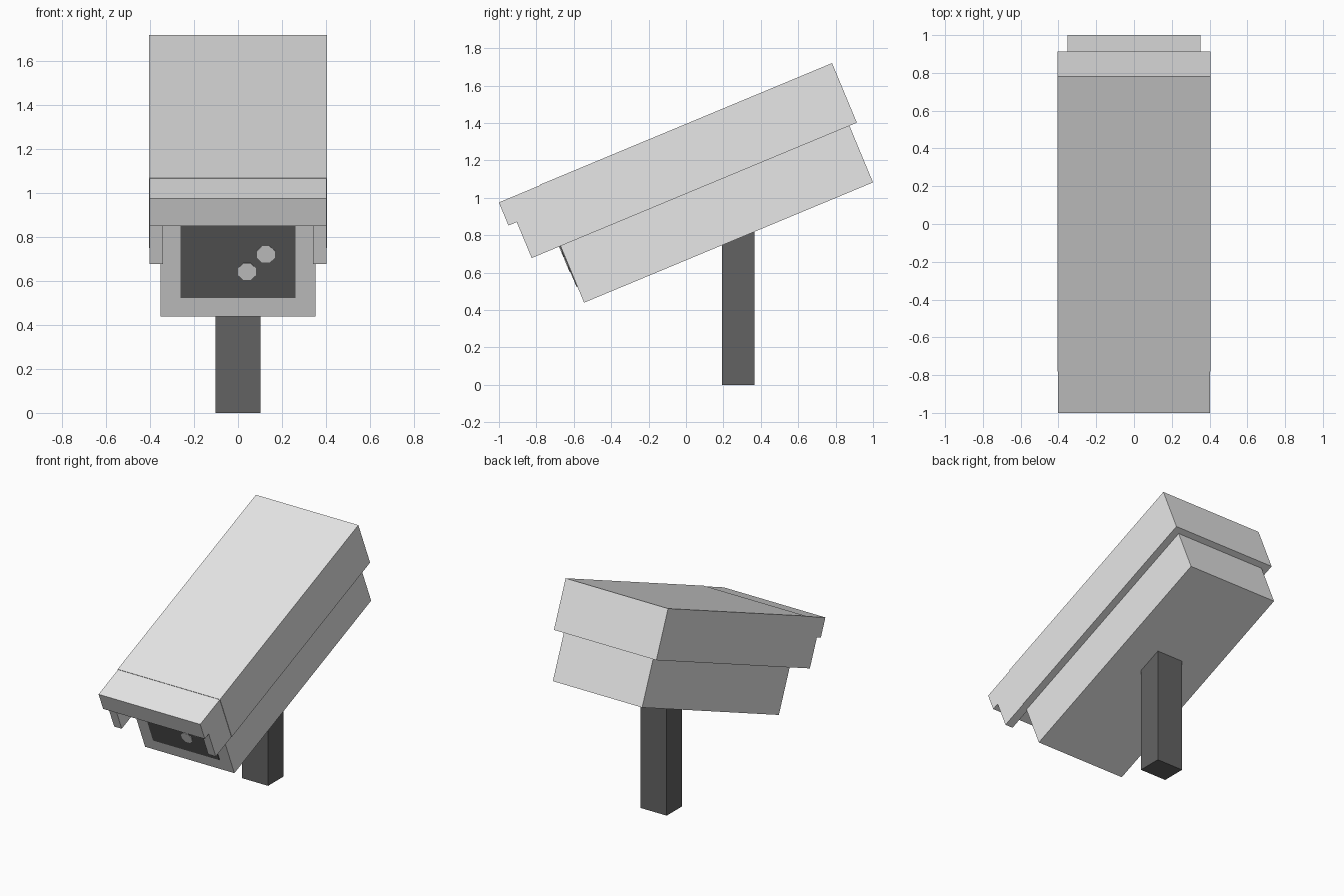
import bpy, bmesh, math
from mathutils import Matrix, Vector

if "Cube" in bpy.data.objects:
    bpy.data.objects.remove(bpy.data.objects["Cube"])

TILT = math.radians(22.6)   # upward tilt of the whole housing


def material(name, value):
    m = bpy.data.materials.new(name)
    m.diffuse_color = (value, value, value, 1)
    m.use_nodes = True
    m.node_tree.nodes["Principled BSDF"].inputs["Base Color"].default_value = m.diffuse_color
    return m


light = material("light grey", 0.8)
dark = material("dark grey", 0.124)


def finish(name, bm, mat, tilt):
    me = bpy.data.meshes.new(name)
    bmesh.ops.recalc_face_normals(bm, faces=bm.faces)
    bm.to_mesh(me)
    bm.free()
    me.materials.append(mat)
    ob = bpy.data.objects.new(name, me)
    ob.rotation_euler.x = tilt
    bpy.context.collection.objects.link(ob)
    return ob


def boxes(name, mat, *extents, tilt=TILT):
    """One object made of boxes given as (x0, x1, y0, y1, z0, z1)."""
    bm = bmesh.new()
    for x0, x1, y0, y1, z0, z1 in extents:
        centre = Vector((x0 + x1, y0 + y1, z0 + z1)) / 2
        size = Matrix.Diagonal((x1 - x0, y1 - y0, z1 - z0, 1))
        bmesh.ops.create_cube(bm, size=1, matrix=Matrix.Translation(centre) @ size)
    return finish(name, bm, mat, tilt)


# Upper cover, running the length of the housing
boxes("cover", light, (-0.405, 0.405, -0.31, 1.382, 0.943, 1.288))

# Sun visor: overhanging roof with two side cheeks
boxes("visor", light,
      (-0.402, 0.402, -0.549, -0.31, 1.151, 1.285),
      (-0.402, -0.342, -0.501, -0.31, 0.943, 1.151),
      (0.342, 0.402, -0.501, -0.31, 0.943, 1.151))

# Lower body, reaching up inside the cover
boxes("body", light, (-0.353, 0.353, -0.334, 1.339, 0.615, 1.151))

# Dark front window
boxes("window", dark, (-0.262, 0.262, -0.339, -0.333, 0.708, 1.15))

# Two small round spots on the window
for i, (x, v) in enumerate(((0.127, 0.924), (0.041, 0.839))):
    bm = bmesh.new()
    place = (Matrix.Translation((x, -0.340, v))
             @ Matrix.Rotation(math.pi / 2, 4, 'X')
             @ Matrix.Rotation(math.pi / 8, 4, 'Z'))
    bmesh.ops.create_cone(bm, cap_ends=True, segments=8, radius1=0.044,
                          radius2=0.044, depth=0.006, matrix=place)
    finish("lens_%d" % (i + 1), bm, light, TILT)

# Upright mounting post
boxes("post", dark, (-0.103, 0.103, 0.193, 0.365, 0, 0.9), tilt=0)
